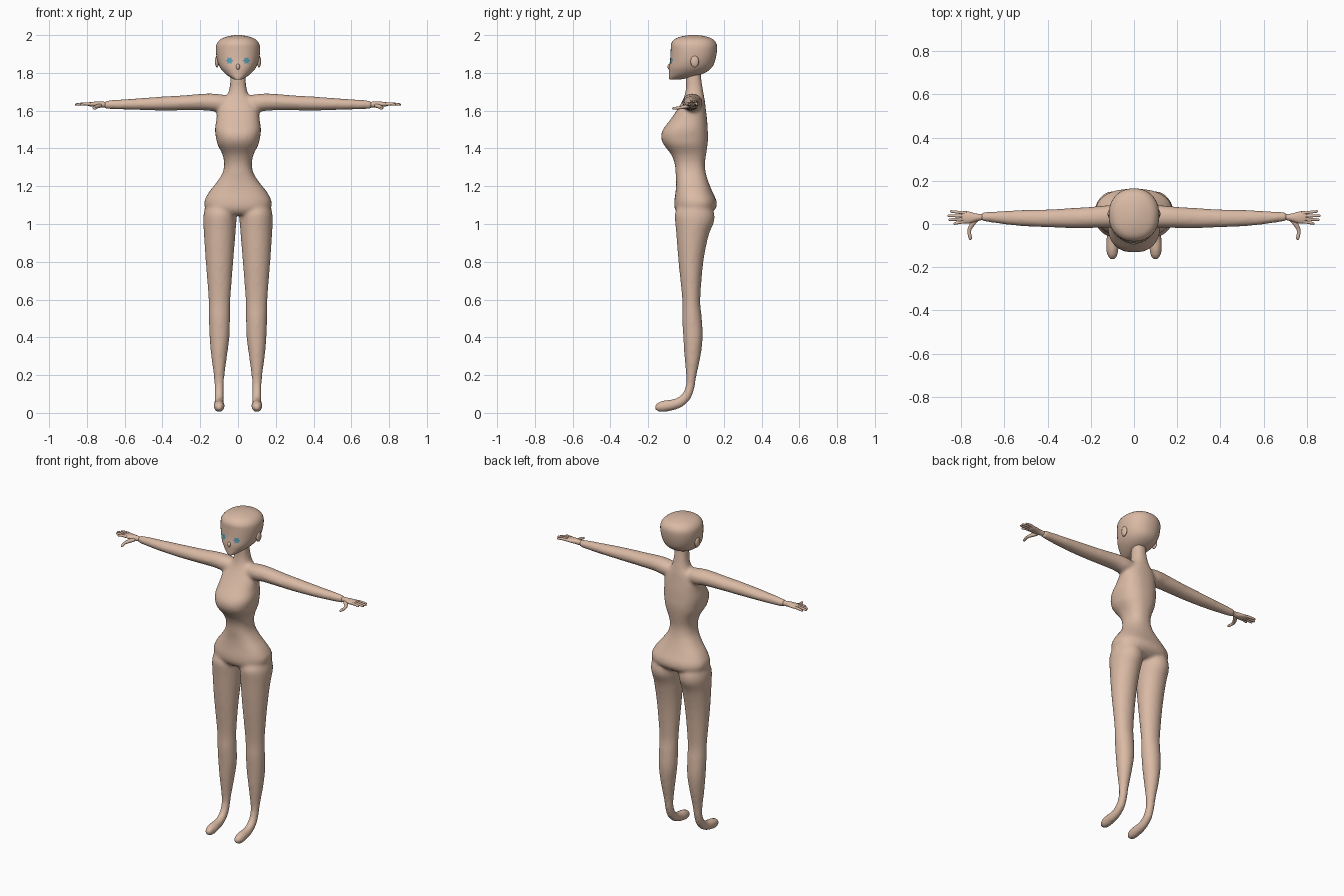
import bpy, bmesh, math
from mathutils import Vector, Matrix
from mathutils.bvhtree import BVHTree

if "Cube" in bpy.data.objects:
    bpy.data.objects.remove(bpy.data.objects["Cube"])

X, Y, Z = Vector((1, 0, 0)), Vector((0, 1, 0)), Vector((0, 0, 1))


def material(name, rgb):
    mat = bpy.data.materials.new(name)
    mat.use_nodes = True
    mat.diffuse_color = (*rgb, 1)
    mat.node_tree.nodes["Principled BSDF"].inputs["Base Color"].default_value = (*rgb, 1)
    return mat


skin = material("skin", (0.70, 0.49, 0.375))
blue = material("eye blue", (0.1, 0.34, 0.46))


def finish(name, bm, mat):
    bmesh.ops.recalc_face_normals(bm, faces=bm.faces)
    for f in bm.faces:
        f.smooth = True
    mesh = bpy.data.meshes.new(name)
    bm.to_mesh(mesh)
    bm.free()
    mesh.materials.append(mat)
    obj = bpy.data.objects.new(name, mesh)
    bpy.context.collection.objects.link(obj)
    return obj


def resample(rows, steps):
    """Pass a smooth curve through rows of position and radii."""
    out = []
    for i in range(len(rows) - 1):
        a, b, c, d = (rows[max(0, min(len(rows) - 1, i + k))] for k in (-1, 0, 1, 2))
        for s in range(steps):
            t = s / steps
            out.append([q + t / 2 * (r - p + t * (2 * p - 5 * q + 4 * r - w
                        + t * (3 * (q - r) + w - p))) for p, q, r, w in zip(a, b, c, d)])
    return out + [list(rows[-1])]


def tube(bm, rows, u, side=1, axis=None, sides=24, power=2, steps=4):
    """Loft rounded rings; each row is x, y, z, radius along u, other radius."""
    rows = resample(rows, steps)
    centres = [Vector(r[:3]) for r in rows]
    rings = []
    for i, row in enumerate(rows):
        along = axis or (centres[min(i + 1, len(rows) - 1)] - centres[max(i - 1, 0)])
        v = along.cross(u).normalized()
        ring = []
        for k in range(sides):
            a = math.tau * k / sides
            c, s = (math.copysign(abs(f) ** (2 / power), f) for f in (math.cos(a), math.sin(a)))
            p = centres[i] + u * (row[3] * c) + v * (row[4] * s)
            ring.append(bm.verts.new((p.x * side, p.y, p.z)))
        rings.append(ring)
    for lo, hi in zip(rings, rings[1:]):
        for k in range(sides):
            n = (k + 1) % sides
            bm.faces.new((lo[k], lo[n], hi[n], hi[k]))
    bm.faces.new(rings[0])
    bm.faces.new(rings[-1])


def stack(rows):
    """Turn height, front, back, half width into tube rows."""
    return [(0, (f + b) / 2, z, w, (b - f) / 2) for z, f, b, w in rows]


# Torso and neck
body = bmesh.new()
tube(body, stack([
    (1.05, -.04, .12, .11), (1.08, -.06, .157, .168), (1.12, -.062, .162, .178),
    (1.17, -.055, .14, .153), (1.22, -.052, .12, .113), (1.27, -.055, .105, .082),
    (1.32, -.06, .10, .073), (1.37, -.08, .107, .083), (1.42, -.118, .114, .108),
    (1.46, -.132, .117, .117), (1.5, -.122, .115, .122), (1.55, -.085, .112, .115),
    (1.6, -.05, .106, .108), (1.65, -.02, .10, .085), (1.68, -.008, .095, .058),
    (1.72, 0, .088, .045), (1.78, 0, .08, .04), (1.83, .01, .08, .04)]),
    X, axis=Z, power=2.4, sides=40)

# Legs with pointed feet, and arms
leg = [(.095, .05, 1.1, .075, .085), (.096, .046, 1.04, .088, .107),
       (.097, .034, .95, .084, .087), (.098, .026, .8, .073, .066),
       (.098, .028, .6, .058, .048), (.098, .032, .5, .056, .052),
       (.098, .037, .4, .053, .052), (.1, .034, .3, .042, .043),
       (.1, .028, .2, .029, .028), (.1, .022, .14, .025, .024),
       (.1, 0, .085, .025, .026), (.1, -.045, .05, .026, .028),
       (.1, -.1, .038, .029, .031), (.1, -.14, .031, .026, .028),
       (.1, -.165, .029, .012, .013)]
arm = [(.05, .035, 1.64, .045, .04), (.11, .035, 1.642, .053, .047),
       (.17, .032, 1.646, .05, .045), (.28, .028, 1.642, .047, .04),
       (.4, .026, 1.638, .042, .037), (.55, .028, 1.634, .036, .03),
       (.69, .033, 1.632, .022, .023), (.71, .033, 1.632, .02, .02)]
for side in (1, -1):
    tube(body, leg, X, side)
    tube(body, arm, Y, side)
body = finish("body", body, skin)
blend = body.modifiers.new("blend", 'REMESH')
blend.mode = 'VOXEL'
blend.voxel_size = 0.009
blend.use_smooth_shade = True
relax = body.modifiers.new("relax", 'SMOOTH')
relax.factor = 0.5
relax.iterations = 10

# Hands: palm, four fingers and a thumb
palm = [(.70, .033, 1.632, .014, .014), (.73, .03, 1.633, .018, .016),
        (.765, .03, 1.634, .028, .013), (.79, .032, 1.634, .027, .01),
        (.8, .032, 1.634, .02, .005)]
thumb = [(.73, .02, 1.627, .011, .011), (.747, 0, 1.622, .011, .012),
         (.762, -.03, 1.616, .008, .009), (.757, -.065, 1.612, .007, .008),
         (.755, -.073, 1.611, .003, .003)]
fingers = [(.835, .002), (.858, .02), (.862, .038), (.85, .058)]
for side, label in ((1, "left"), (-1, "right")):
    hand = bmesh.new()
    tube(hand, palm, Y, side, sides=16)
    tube(hand, thumb, Z, side, sides=10)
    for i, (tip, y) in enumerate(fingers):
        root = .011 + i * .013
        tube(hand, [(.775, root, 1.634, .008, .007), (.81, (root + y) / 2, 1.636, .008, .007),
                    (tip - .006, y, 1.633, .006, .006), (tip, y, 1.632, .002, .002)],
             Z, side, sides=10)
    finish(label + "_hand", hand, skin)

# Head
head = bmesh.new()
tube(head, stack([
    (1.765, -.088, -.03, .018), (1.778, -.09, .035, .043), (1.8, -.09, .10, .072),
    (1.83, -.09, .138, .096), (1.87, -.084, .155, .111), (1.92, -.081, .164, .117),
    (1.955, -.078, .161, .112), (1.98, -.058, .14, .09), (1.994, -.02, .10, .05),
    (2.0, .02, .06, .015)]), X, axis=Z, power=2.2, sides=40)
surface = BVHTree.FromBMesh(head)
finish("head", head, skin)


def ellipsoid(name, centre, radii):
    bm = bmesh.new()
    bmesh.ops.create_uvsphere(bm, u_segments=20, v_segments=12, radius=1,
                              matrix=Matrix.Translation(centre) @ Matrix.Diagonal((*radii, 1)))
    finish(name, bm, skin)


ellipsoid("nose", (0, -.083, 1.832), (.011, .015, .017))

# Ears, and star shaped eyes laid on the face
for side, label in ((1, "left"), (-1, "right")):
    ellipsoid(label + "_ear", (side * .111, .046, 1.86), (.011, .022, .031))
    eye = bmesh.new()
    points = []
    for k in range(13):
        r = 0 if k == 12 else (.021, .013)[k % 2]
        a = math.tau * k / 12
        x, z = side * .045 + r * math.cos(a), 1.865 + r * math.sin(a)
        hit = surface.ray_cast(Vector((x, -1, z)), Y)[0]
        points.append(eye.verts.new((x, hit.y - .002, z)))
    for k in range(12):
        eye.faces.new((points[12], points[k], points[(k + 1) % 12]))
    bmesh.ops.recalc_face_normals(eye, faces=eye.faces)
    if eye.faces[:][0].normal.y > 0:
        bmesh.ops.reverse_faces(eye, faces=eye.faces)
    finish(label + "_eye", eye, blue)
